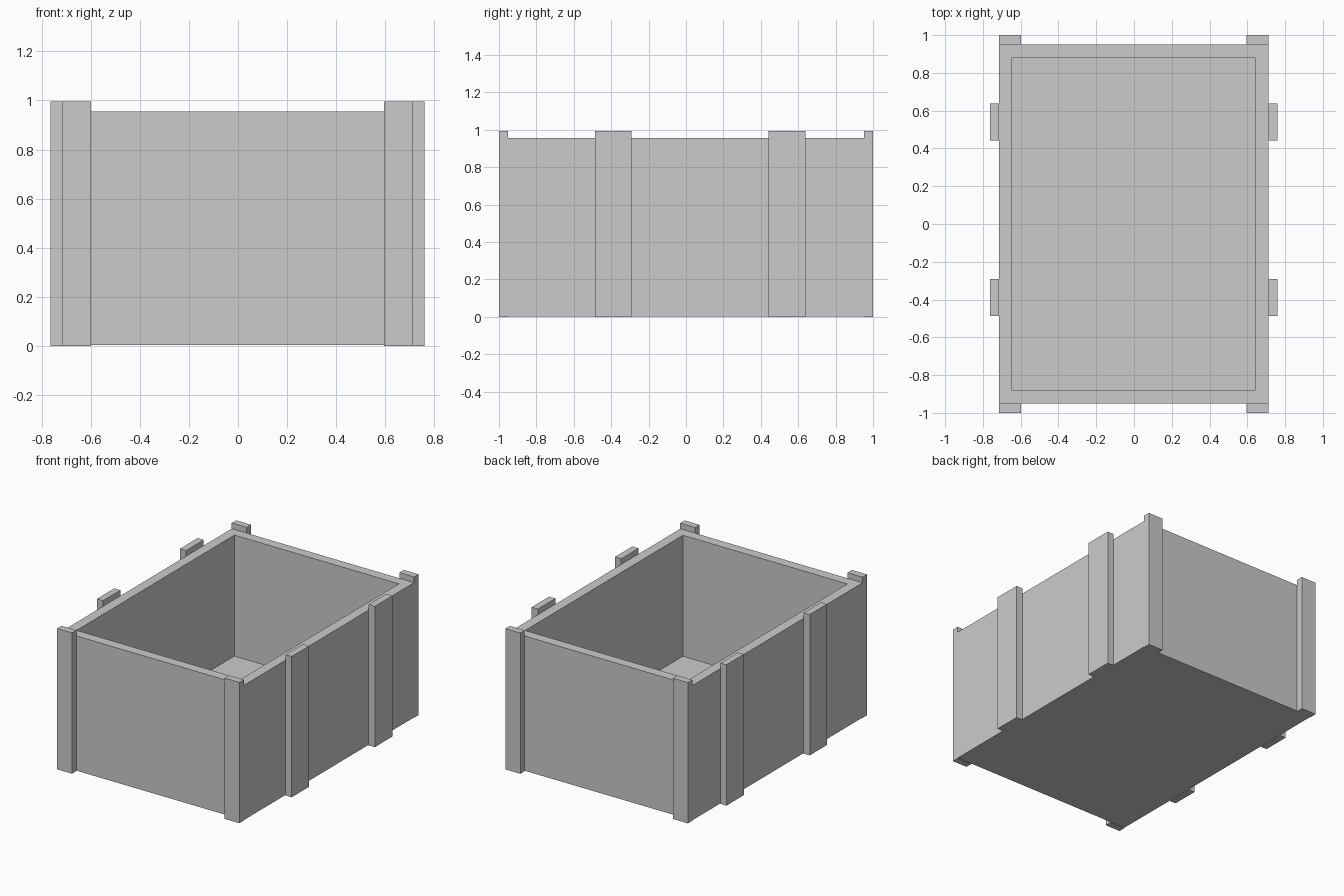
import bpy, bmesh

if "Cube" in bpy.data.objects:
    bpy.data.objects.remove(bpy.data.objects["Cube"])


def new_object(name, bm):
    mesh = bpy.data.meshes.new(name)
    bm.to_mesh(mesh)
    bm.free()
    obj = bpy.data.objects.new(name, mesh)
    bpy.context.collection.objects.link(obj)
    return obj


def box_bmesh(x, y, z):
    """Box spanning the given (min, max) ranges."""
    bm = bmesh.new()
    bmesh.ops.create_cube(bm, size=1)
    for v in bm.verts:
        v.co = [r[0] if c < 0 else r[1] for c, r in zip(v.co, (x, y, z))]
    return bm


LEFT, RIGHT, END = -0.715, 0.711, 0.951
WALL, FLOOR_Z, RIM_Z = 0.07, 0.10, 0.955
POST_Z = (0, 0.995)

# Open crate body: inset the top face for the rim, then push it down to the floor
bm = box_bmesh((LEFT, RIGHT), (-END, END), (0.003, RIM_Z))
bm.normal_update()
top = max(bm.faces, key=lambda f: f.calc_center_median().z)
bmesh.ops.inset_region(bm, faces=[top], thickness=WALL, use_even_offset=True)
inner = bmesh.ops.extrude_discrete_faces(bm, faces=[top])["faces"][0]
for v in inner.verts:
    v.co.z = FLOOR_Z
bmesh.ops.recalc_face_normals(bm, faces=bm.faces)
new_object("crate_body", bm)

# Corner battens on the front and back walls
for end, y in (("front", (-1, -END)), ("back", (END, 1))):
    for side, x in (("left", (LEFT, -0.598)), ("right", (0.595, RIGHT))):
        new_object(f"{end}_{side}_batten", box_bmesh(x, y, POST_Z))

# Side battens on the left and right walls
for side, x in (("left", (-0.763, LEFT)), ("right", (RIGHT, 0.76))):
    for end, y in (("front", (-0.486, -0.292)), ("rear", (0.442, 0.638))):
        new_object(f"{side}_side_{end}_batten", box_bmesh(x, y, POST_Z))
